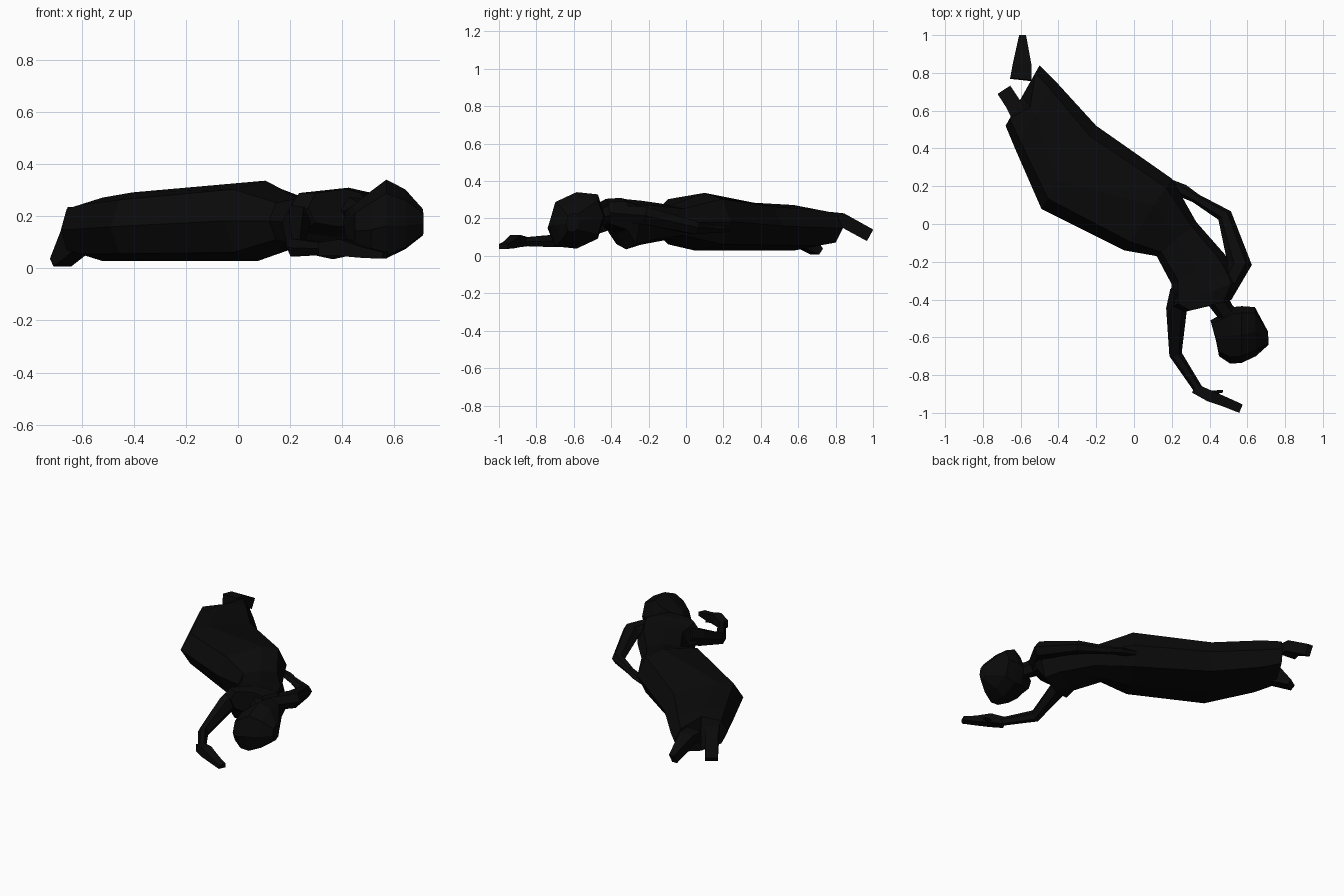
import bpy, bmesh, math
from mathutils import Vector

cube = bpy.data.objects.get("Cube")
if cube:
    bpy.data.objects.remove(cube)

black = bpy.data.materials.new("near black")
black.use_nodes = True
colour = (0.003, 0.003, 0.003, 1)
black.diffuse_color = colour
black.node_tree.nodes["Principled BSDF"].inputs["Base Color"].default_value = colour


def loft(name, rings):
    """Skin a list of point rings and cap both ends."""
    bm = bmesh.new()
    loops = [[bm.verts.new(p) for p in ring] for ring in rings]
    n = len(loops[0])
    for a, b in zip(loops, loops[1:]):
        for i in range(n):
            j = (i + 1) % n
            bm.faces.new((a[i], a[j], b[j], b[i]))
    caps = [bm.faces.new(loops[0]), bm.faces.new(loops[-1])]
    bmesh.ops.triangulate(bm, faces=caps)
    bmesh.ops.recalc_face_normals(bm, faces=bm.faces)
    mesh = bpy.data.meshes.new(name)
    bm.to_mesh(mesh)
    bm.free()
    mesh.materials.append(black)
    obj = bpy.data.objects.new(name, mesh)
    bpy.context.collection.objects.link(obj)


def body_ring(left, right, low, high, ridge=(0, 0), n=8):
    """Rounded slice between two side points and two heights; ridge shifts its top."""
    l, r = Vector((*left, 0)), Vector((*right, 0))
    mid, half = (l + r) / 2, (l - r) / 2
    ring = []
    for i in range(n):
        t = math.tau * i / n
        c, s = math.cos(t), math.sin(t)
        p = mid + half * math.copysign(abs(c) ** 0.8, c)
        p.z = (low + high) / 2 + (high - low) / 2 * math.copysign(abs(s) ** 0.7, s)
        ring.append(p)
    ring[n // 4] += Vector((*ridge, 0))
    return ring


def limb(name, stations, n=6):
    """Tapered limb; each station is a point, half width and half height."""
    pts = [Vector(s[0]) for s in stations]
    turn = 0.5 if n == 4 else 0
    grow = math.sqrt(2) if n == 4 else 1
    rings = []
    for i, (_, w, h) in enumerate(stations):
        d = (pts[min(i + 1, len(pts) - 1)] - pts[max(i - 1, 0)]).normalized()
        side = d.cross(Vector((0, 0, 1))).normalized()
        up = side.cross(d)
        angles = [math.tau * (k + turn) / n for k in range(n)]
        rings.append([pts[i] + side * w * grow * math.cos(a)
                      + up * h * grow * math.sin(a) for a in angles])
    loft(name, rings)


# Long dress from the notched hem to the collar
loft("dress", [
    body_ring((-.50, .84), (-.68, .52), .05, .25, (.04, -.06)),
    body_ring((-.41, .75), (-.63, .40), .028, .272),
    body_ring((-.20, .52), (-.49, .08), .028, .292, (-.06, -.07)),
    body_ring((.20, .24), (-.05, -.14), .028, .337, (.03, .05)),
    body_ring((.33, .01), (.12, -.17), .09, .272),
    body_ring((.48, -.16), (.20, -.32), .06, .295),
    body_ring((.54, -.25), (.19, -.39), .035, .303),
    body_ring((.56, -.30), (.19, -.44), .12, .31, (.05, .02)),
    body_ring((.50, -.41), (.27, -.465), .16, .305, (.03, .01))])
limb("neck", [((.43, -.38, .23), .06, .06), ((.48, -.46, .21), .05, .05),
              ((.55, -.54, .19), .06, .06)])

# Head turned to the side and tilted, from face to back of the skull
skull = [
    body_ring((.405, -.51), (.44, -.64), .11, .22),
    body_ring((.44, -.49), (.45, -.70), .08, .245),
    body_ring((.52, -.44), (.51, -.74), .05, .30),
    body_ring((.57, -.435), (.57, -.735), .038, .34),
    body_ring((.64, -.44), (.645, -.70), .07, .30),
    body_ring((.71, -.57), (.712, -.64), .13, .23)]
for p in sum(skull, []):
    p.z += .18 * (p.y + .59)
loft("head", skull)

# Left arm resting on the hip
limb("left_arm", [((.47, -.38, .23), .05, .05), ((.56, -.215, .215), .064, .055),
                  ((.48, .045, .15), .04, .04), ((.32, .14, .145), .025, .025)])
limb("left_hand", [((.33, .135, .145), .025, .022), ((.26, .175, .145), .035, .022),
                   ((.17, .22, .14), .025, .015)])

# Right arm bent past the head
limb("right_arm", [((.25, -.36, .22), .06, .06), ((.225, -.45, .18), .055, .06),
                   ((.22, -.69, .08), .034, .04), ((.35, -.89, .075), .024, .025)])
limb("right_hand", [((.32, -.87, .075), .026, .025), ((.40, -.91, .08), .03, .032),
                    ((.49, -.945, .06), .026, .02), ((.565, -.977, .05), .024, .013)], 4)
limb("right_thumb", [((.37, -.90, .07), .015, .015), ((.47, -.885, .055), .007, .008)])

# Feet below the hem
limb("left_foot", [((-.60, .765, .20), .056, .035), ((-.593, .83, .195), .05, .035),
                   ((-.59, .984, .11), .018, .035)], 4)
limb("right_foot", [((-.59, .55, .15), .045, .07), ((-.63, .62, .10), .04, .055),
                    ((-.682, .70, .022), .04, .02)], 4)
